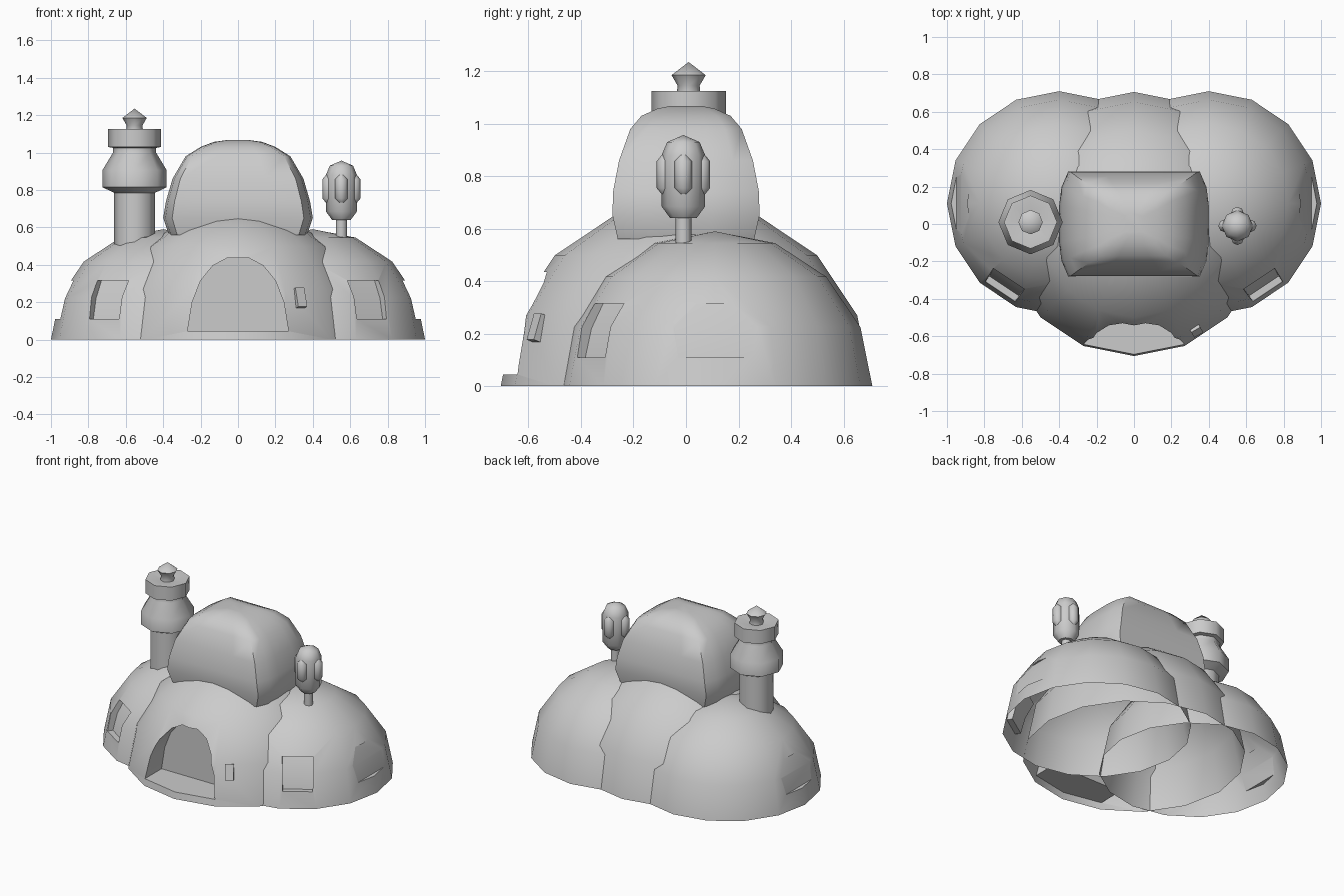
import bpy, bmesh, math
from mathutils import Matrix, Vector

if "Cube" in bpy.data.objects:
    bpy.data.objects.remove(bpy.data.objects["Cube"], do_unlink=True)

plaster = bpy.data.materials.new("grey_plaster")
plaster.use_nodes = True
GREY = (0.6, 0.6, 0.6, 1)
plaster.diffuse_color = GREY
plaster.node_tree.nodes["Principled BSDF"].inputs["Base Color"].default_value = GREY


def add(name, bm, angle=50):
    """Turn a bmesh into a smooth-shaded object."""
    bmesh.ops.recalc_face_normals(bm, faces=bm.faces)
    mesh = bpy.data.meshes.new(name)
    bm.to_mesh(mesh)
    bm.free()
    mesh.materials.append(plaster)
    ob = bpy.data.objects.new(name, mesh)
    bpy.context.collection.objects.link(ob)
    smooth(ob, angle)
    return ob


def smooth(ob, angle):
    bpy.ops.object.select_all(action="DESELECT")
    ob.select_set(True)
    bpy.context.view_layer.objects.active = ob
    bpy.ops.object.shade_smooth_by_angle(angle=math.radians(angle))


def loft(bm, rings):
    """Skin a stack of equal-length rings and cap both ends."""
    loops = [[bm.verts.new(p) for p in ring] for ring in rings]
    n = len(loops[0])
    for a, b in zip(loops, loops[1:]):
        for i in range(n):
            j = (i + 1) % n
            bm.faces.new((a[i], a[j], b[j], b[i]))
    bm.faces.new(loops[0][::-1])
    bm.faces.new(loops[-1])


def lathe(name, profile, sides, centre, angle=50):
    cx, cy = centre
    bm = bmesh.new()
    loft(bm, [[(cx + r * math.cos(math.tau * i / sides),
                cy + r * math.sin(math.tau * i / sides), z)
               for i in range(sides)] for r, z in profile])
    bmesh.ops.remove_doubles(bm, verts=bm.verts, dist=0.0005)
    return add(name, bm, angle)


def dome(name, radius, height, centre):
    steps = [math.pi / 8 * k for k in range(5)]
    return lathe(name, [(radius * math.cos(t), height * math.sin(t)) for t in steps], 16, centre)


def carve(ob, cutters):
    """Cut recesses, then open the underside of the shell."""
    for c in cutters:
        mod = ob.modifiers.new("recess", "BOOLEAN")
        mod.operation, mod.solver, mod.object = "DIFFERENCE", "EXACT", c
    graph = bpy.context.evaluated_depsgraph_get()
    mesh = bpy.data.meshes.new_from_object(ob.evaluated_get(graph))
    ob.modifiers.clear()
    ob.data = mesh
    bm = bmesh.new()
    bm.from_mesh(mesh)
    floor = [f for f in bm.faces if all(v.co.z < 0.001 for v in f.verts)]
    bmesh.ops.delete(bm, geom=floor, context="FACES")
    bm.to_mesh(mesh)
    bm.free()
    for c in cutters:
        bpy.data.objects.remove(c, do_unlink=True)
    smooth(ob, 40)


def window_cutter(centre, azimuth, low_half, high_half, back):
    """Wedge whose inner wall follows the slope of the dome."""
    turn = Matrix.Translation((*centre, 0)) @ Matrix.Rotation(azimuth, 4, "Z")
    low, mid, high = back
    profile = [(0.75, 0.11), (low, 0.11), (mid, 0.22), (high, 0.315), (0.75, 0.315)]
    rings = []
    for s in (-1, 1):
        ring = []
        for r, z in profile:
            half = low_half + (high_half - low_half) * (z - 0.11) / 0.205
            ring.append(turn @ Vector((r, s * half, z)))
        rings.append(ring)
    bm = bmesh.new()
    loft(bm, rings)
    cutter = add("window_cutter", bm)
    cutter.hide_render = True
    return cutter


# Side domes, each with a wide side window and a small front window
for side, label in ((1, "left"), (-1, "right")):
    centre = (0.4 * side, 0.11)
    ob = dome(label + "_dome", 0.6, 0.59, centre)
    front_az = math.radians(-56.25 if side > 0 else 236.25)
    carve(ob, [window_cutter(centre, 0 if side > 0 else math.pi, 0.225, 0.195, (0.55, 0.525, 0.48)),
               window_cutter(centre, front_az, 0.095, 0.1, (0.53, 0.5, 0.445))])

# Main dome with the arched doorway
main = dome("main_dome", 0.706, 0.706, (0, 0))
half_arch = [(0.27, 0.045), (0.245, 0.2), (0.2, 0.315), (0.135, 0.395), (0.06, 0.435)]
arch = half_arch + [(-x, z) for x, z in reversed(half_arch)]
bm = bmesh.new()
loft(bm, [[(x, y, z) for x, z in arch] for y in (-0.9, -0.46)])
door_cutter = add("door_cutter", bm)
door_cutter.hide_render = True
carve(main, [door_cutter])

# Upper dome: rounded block with bulging ends
bm = bmesh.new()
rings = []
for z, a, b in ((0.56, 0.37, 0.26), (0.65, 0.4, 0.28), (0.74, 0.385, 0.278), (0.86, 0.35, 0.255),
                (0.98, 0.28, 0.212), (1.03, 0.2, 0.17), (1.057, 0.13, 0.11), (1.068, 0.05, 0.06)):
    quarter = [(a, b * 0.35), (a * 0.97, b * 0.7), (a * 0.88, b), (a * 0.4, b)]
    half = quarter + [(-x, y) for x, y in reversed(quarter)]
    rings.append([(x, y, z) for x, y in half] + [(-x, -y, z) for x, y in half])
loft(bm, rings)
add("upper_dome", bm, 60)

# Octagonal tower with a flared drum, a cap and a finial
lathe("tower", [(0.11, 0.5), (0.11, 0.785), (0.172, 0.815), (0.172, 0.905), (0.115, 1.0), (0.115, 1.025),
                (0.142, 1.03), (0.142, 1.125), (0.12, 1.125), (0.045, 1.115), (0.042, 1.145),
                (0.065, 1.185), (0, 1.235)], 8, (-0.553, 0.01), 60)

# Mast with a pod head
MAST = (0.553, -0.01)
lathe("mast_stem", [(0.03, 0.5), (0.03, 0.66)], 8, MAST)
lathe("mast_head", [(0.05, 0.64), (0.083, 0.685), (0.083, 0.88), (0.062, 0.93), (0, 0.957)], 8, MAST)
for k, label in enumerate(("left", "back", "right", "front")):
    t = k * math.pi / 2
    lathe("mast_pod_" + label, [(0.015, 0.732), (0.034, 0.755), (0.034, 0.857), (0.015, 0.88)], 8,
          (MAST[0] + 0.068 * math.cos(t), MAST[1] + 0.068 * math.sin(t)))

# Small panel beside the door
bm = bmesh.new()
bmesh.ops.create_cube(bm, size=1, matrix=Matrix.Translation((0.33, -0.565, 0.222))
                      @ Matrix.Rotation(math.radians(30), 4, "Z")
                      @ Matrix.Rotation(math.radians(-18), 4, "X")
                      @ Matrix.Diagonal((0.055, 0.035, 0.105, 1)))
add("door_panel", bm, 30)
